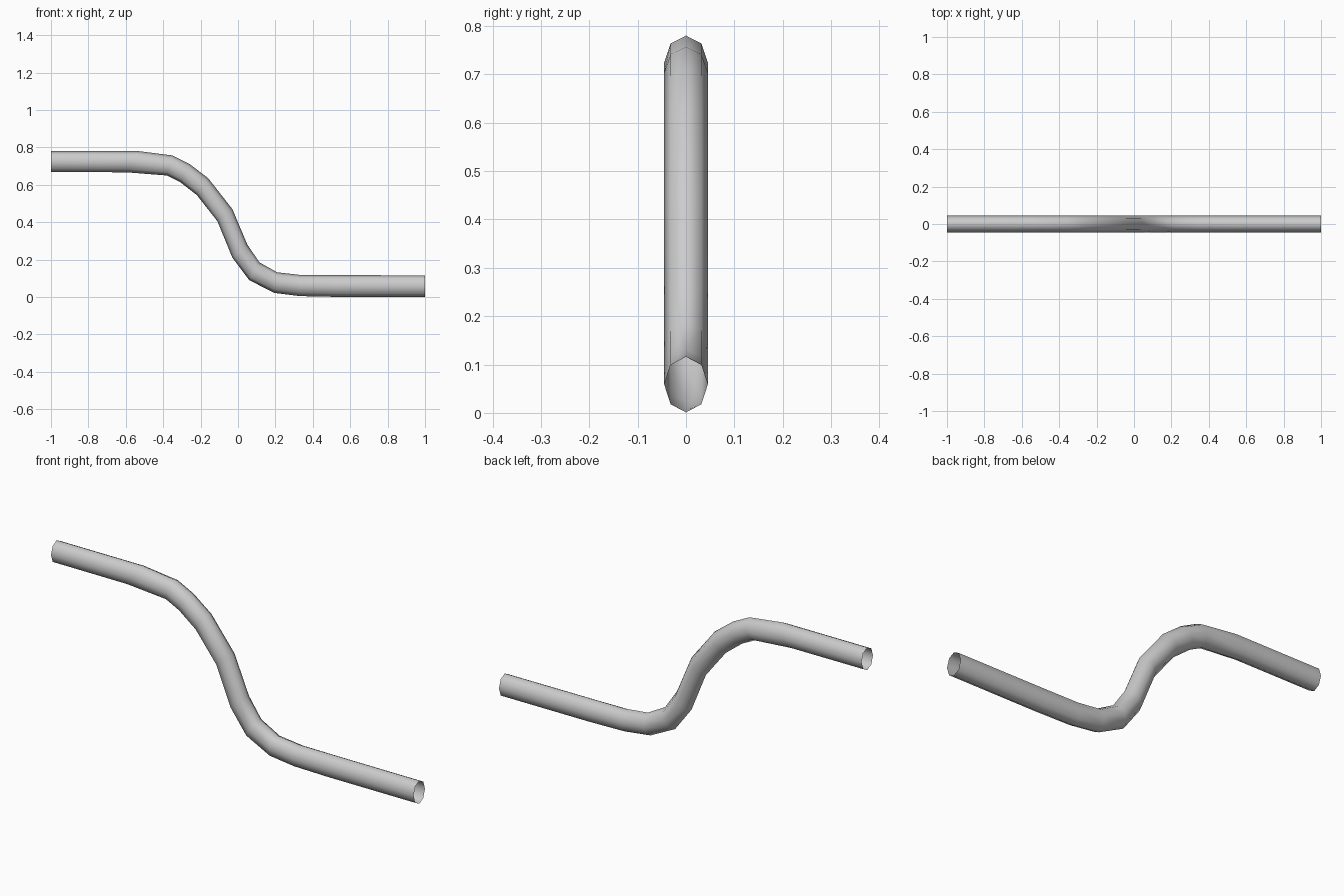
import bpy, bmesh, math

if "Cube" in bpy.data.objects:
    bpy.data.objects.remove(bpy.data.objects["Cube"])

# Side outline of the bent pipe: (upper x, upper z, lower x, lower z) at each ring
stations = [
    (-1.00, .780, -1.00, .668), (-.53, .780, -.60, .667),
    (-.35, .757, -.38, .650), (-.26, .712, -.31, .615),
    (-.16, .636, -.22, .545), (-.03, .470, -.11, .405),
    (.05, .280, -.03, .210), (.115, .185, .06, .090),
    (.21, .132, .195, .022), (.335, .118, .33, .005),
    (.52, .117, .52, .001), (1.00, .116, 1.00, .001),
]
SIDES = 8
HALF_WIDTH = 0.045

# Slightly oval eight-sided rings, bridged into an open-ended tube
bm = bmesh.new()
rings = []
for ux, uz, lx, lz in stations:
    ring = []
    for i in range(SIDES):
        a = 2 * math.pi * i / SIDES
        t = (1 + math.sin(a)) / 2
        ring.append(bm.verts.new((lx + (ux - lx) * t,
                                  HALF_WIDTH * math.cos(a),
                                  lz + (uz - lz) * t)))
    rings.append(ring)
for r0, r1 in zip(rings, rings[1:]):
    for i in range(SIDES):
        j = (i + 1) % SIDES
        bm.faces.new((r0[i], r0[j], r1[j], r1[i]))
bmesh.ops.recalc_face_normals(bm, faces=bm.faces)
for f in bm.faces:
    f.smooth = True

mesh = bpy.data.meshes.new("bent_pipe")
bm.to_mesh(mesh)
bm.free()
pipe = bpy.data.objects.new("bent_pipe", mesh)
bpy.context.collection.objects.link(pipe)
